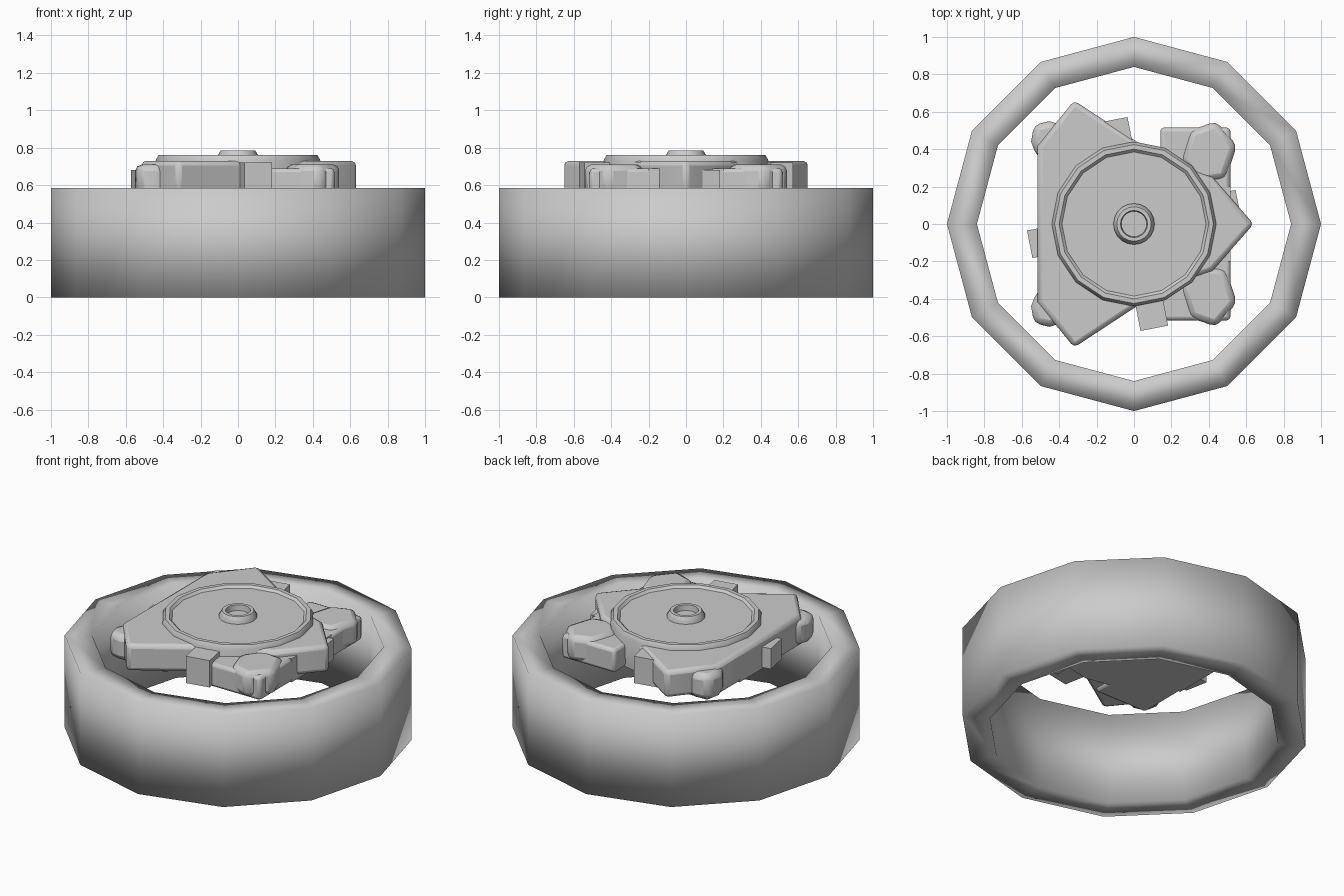
import bpy, bmesh, math
from math import sin, cos, pi, radians

if "Cube" in bpy.data.objects:
    bpy.data.objects.remove(bpy.data.objects["Cube"])


def finish(name, bm, smooth=None, bevel=0):
    bmesh.ops.remove_doubles(bm, verts=bm.verts, dist=1e-5)
    bmesh.ops.recalc_face_normals(bm, faces=bm.faces)
    me = bpy.data.meshes.new(name)
    bm.to_mesh(me)
    bm.free()
    ob = bpy.data.objects.new(name, me)
    bpy.context.collection.objects.link(ob)
    if bevel:
        m = ob.modifiers.new("bevel", 'BEVEL')
        m.width = bevel
        m.segments = 2
        m.limit_method = 'ANGLE'
        m.angle_limit = radians(40)
    if smooth is not None:
        bpy.ops.object.select_all(action='DESELECT')
        ob.select_set(True)
        bpy.context.view_layer.objects.active = ob
        if smooth >= 180:
            bpy.ops.object.shade_smooth()
        else:
            bpy.ops.object.shade_smooth_by_angle(angle=radians(smooth))
    return ob


def lathe(name, profile, sides, smooth, closed=False):
    bm = bmesh.new()
    rings = [[bm.verts.new((r * cos(2 * pi * i / sides), r * sin(2 * pi * i / sides), z))
              for i in range(sides)] for r, z in profile]
    pairs = list(zip(rings, rings[1:]))
    if closed:
        pairs.append((rings[-1], rings[0]))
    for a, b in pairs:
        for i in range(sides):
            j = (i + 1) % sides
            bm.faces.new((a[i], a[j], b[j], b[i]))
    # merging closes the triangles at the axis
    return finish(name, bm, smooth)


def slab(name, pts, z0, z1, bevel=0.0, smooth=40):
    bm = bmesh.new()
    f = bm.faces.new([bm.verts.new((x, y, z0)) for x, y in pts])
    r = bmesh.ops.extrude_face_region(bm, geom=[f])
    for v in r['geom']:
        if isinstance(v, bmesh.types.BMVert):
            v.co.z = z1
    return finish(name, bm, smooth, bevel)


# outer twelve-sided ring
lathe("outer_ring", [(1, 0), (1, 0.585), (0.84, 0.585), (0.84, 0)], 12, 180, True)

# central disc with raised rim, and hollow hub
lathe("centre_disc", [(0, 0.745), (0.385, 0.745), (0.40, 0.76), (0.425, 0.76),
                      (0.44, 0.735), (0.43, 0.54), (0, 0.54)], 16, 35)
lathe("hub", [(0, 0.75), (0.068, 0.75), (0.072, 0.785), (0.092, 0.785),
              (0.11, 0.755), (0.11, 0.73), (0, 0.73)], 20, 35)

# three-pointed plate
half = [(0.42, 0.25), (0.2, 0.33), (0.03, 0.43), (-0.32, 0.66), (-0.515, 0.42)]
slab("three_point_plate", [(0.64, 0)] + half + [(x, -y) for x, y in reversed(half)],
     0.56, 0.73, 0.025)

# corner blocks with chamfered lugs
for sx in (-1, 1):
    for sy in (-1, 1):
        tag = ("left" if sx < 0 else "right") + ("_front" if sy < 0 else "_back")
        block = [(0.15, 0.15), (0.515, 0.15), (0.515, 0.515), (0.14, 0.515)]
        lug = [(0.25, 0.34), (0.34, 0.22), (0.49, 0.24), (0.55, 0.42),
               (0.44, 0.55), (0.30, 0.50)]
        if sx < 0:
            lug = [(0.30, 0.30), (0.52, 0.36), (0.55, 0.44), (0.535, 0.53),
                   (0.45, 0.55), (0.36, 0.52)]
        slab("corner_block_" + tag, [(sx * x, sy * y) for x, y in block], 0.54, 0.69, 0.02)
        slab("corner_lug_" + tag, [(sx * x, sy * y) for x, y in lug], 0.55, 0.71, 0.035)
    # bar joining the two corners on each side
    slab("side_bar_" + ("left" if sx < 0 else "right"),
         [(sx * 0.2, -0.2), (sx * 0.515, -0.2), (sx * 0.515, 0.2), (sx * 0.2, 0.2)],
         0.54, 0.69)

# slightly turned tabs
for i in range(4):
    a = radians(11 + 90 * i)
    c, s = cos(a), sin(a)
    top = 0.72 if i in (1, 3) else 0.68
    slab(f"tab_{i + 1}", [(x * c - y * s, x * s + y * c) for x, y in
                          [(0.2, -0.075), (0.568, -0.075), (0.568, 0.075), (0.2, 0.075)]],
         0.55, top)
